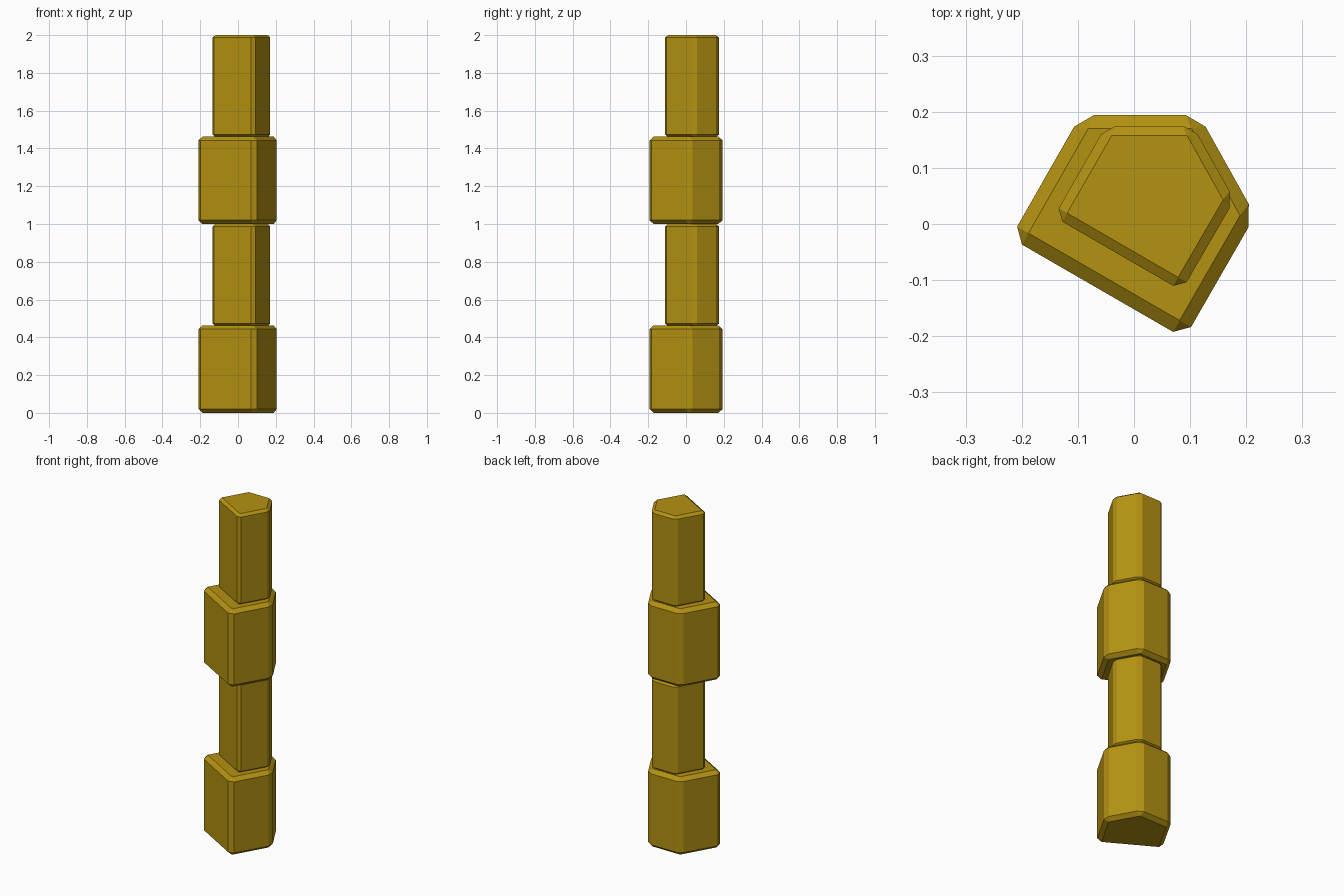
import bpy, bmesh

cube = bpy.data.objects.get("Cube")
if cube:
    bpy.data.objects.remove(cube, do_unlink=True)

GOLD = (0.456, 0.287, 0.006, 1)
gold = bpy.data.materials.new("bamboo_gold")
gold.use_nodes = True
gold.diffuse_color = GOLD
gold.node_tree.nodes["Principled BSDF"].inputs["Base Color"].default_value = GOLD

# Five-sided outlines of the thick and thin segments
THICK = [(-0.22, -0.025), (0.09, -0.204), (0.216, 0.015), (0.116, 0.194), (-0.095, 0.194)]
THIN = [(-0.143, 0.013), (0.085, -0.119), (0.179, 0.043), (0.105, 0.175), (-0.05, 0.175)]


def segment(name, outline, bottom, top, bevel, z_scale):
    """Upright prism with every edge chamfered, flattened slightly along z."""
    bm = bmesh.new()
    height = (top - bottom) / z_scale
    base = bm.faces.new([bm.verts.new((x, y, 0)) for x, y in outline])
    raised = bmesh.ops.extrude_face_region(bm, geom=[base])["geom"]
    bmesh.ops.translate(bm, vec=(0, 0, height),
                        verts=[v for v in raised if isinstance(v, bmesh.types.BMVert)])
    bmesh.ops.recalc_face_normals(bm, faces=bm.faces)
    bmesh.ops.bevel(bm, geom=bm.edges[:], offset=bevel, segments=1,
                    profile=0.5, affect='EDGES')
    for v in bm.verts:
        v.co.z = bottom + v.co.z * z_scale
    mesh = bpy.data.meshes.new(name)
    bm.to_mesh(mesh)
    bm.free()
    mesh.materials.append(gold)
    bpy.context.collection.objects.link(bpy.data.objects.new(name, mesh))


# Two stacked pairs: thick segment below, thin segment above
for level, label in enumerate(("lower", "upper")):
    segment(label + "_thick_segment", THICK, level, level + 0.463, 0.0235, 0.85)
    segment(label + "_thin_segment", THIN, level + 0.46, level + 1, 0.0175, 0.75)
